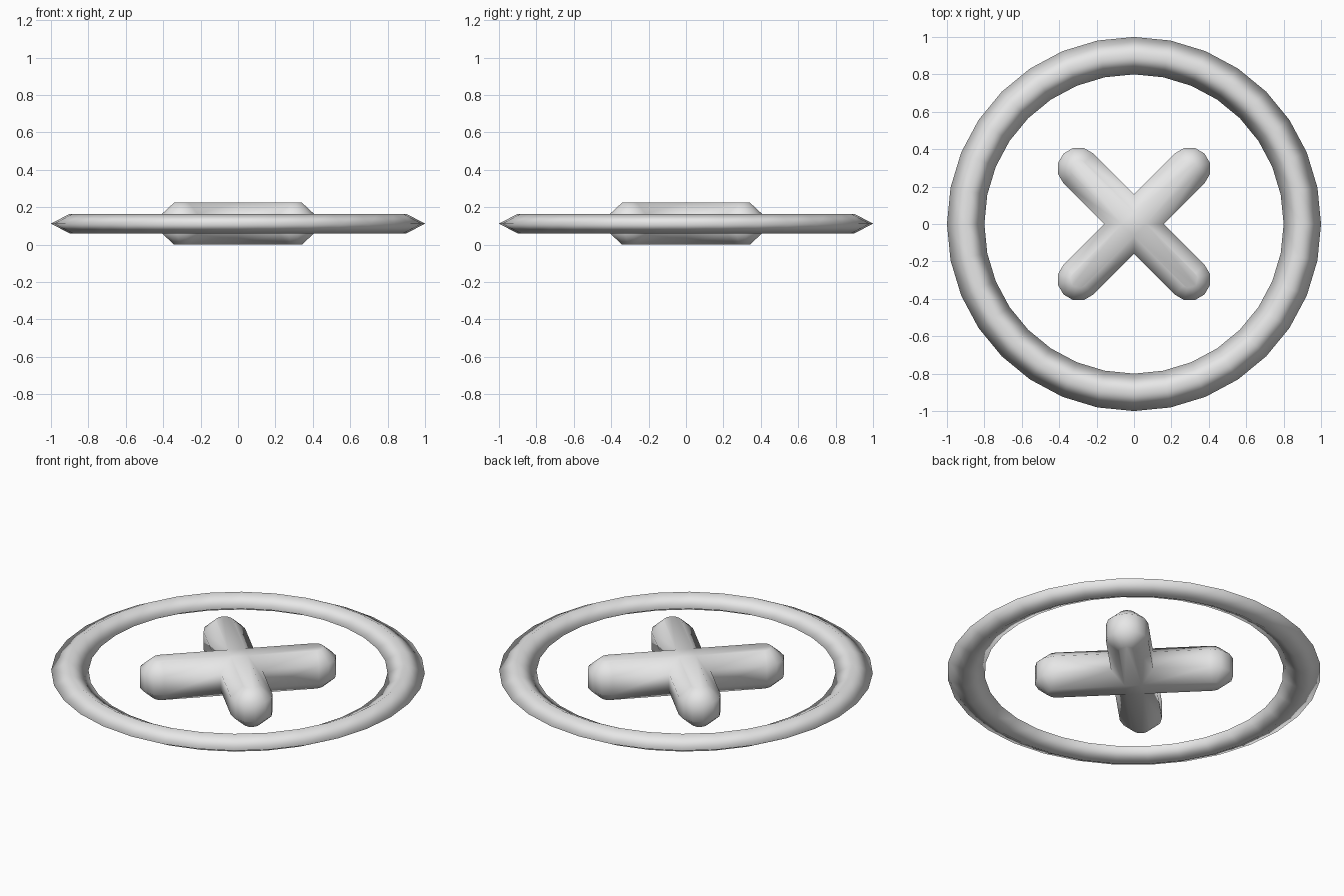
import bpy, bmesh
from math import sin, cos, pi, sqrt, radians

if "Cube" in bpy.data.objects:
    bpy.data.objects.remove(bpy.data.objects["Cube"])

MID = 0.1125  # height of the middle plane

grey = bpy.data.materials.new("light_grey")
grey.use_nodes = True
grey.diffuse_color = (0.8, 0.8, 0.8, 1)
grey.node_tree.nodes["Principled BSDF"].inputs["Base Color"].default_value = (0.8, 0.8, 0.8, 1)


def loft(name, loops, closed):
    """Skin a list of point loops; either close the skin on itself or cap both ends."""
    bm = bmesh.new()
    rows = [[bm.verts.new(p) for p in loop] for loop in loops]
    pairs = list(zip(rows, rows[1:]))
    if closed:
        pairs.append((rows[-1], rows[0]))
    else:
        bm.faces.new(rows[0])
        bm.faces.new(rows[-1])
    for a, b in pairs:
        for i in range(len(a)):
            j = (i + 1) % len(a)
            bm.faces.new((a[i], a[j], b[j], b[i]))
    bmesh.ops.recalc_face_normals(bm, faces=bm.faces)
    for f in bm.faces:
        f.smooth = True
    mesh = bpy.data.meshes.new(name)
    bm.to_mesh(mesh)
    bm.free()
    mesh.materials.append(grey)
    obj = bpy.data.objects.new(name, mesh)
    bpy.context.collection.objects.link(obj)
    return obj


def circle(radius, z, sides=32):
    return [(radius * cos(2 * pi * i / sides), radius * sin(2 * pi * i / sides), z)
            for i in range(sides)]


def cross(radius, z, reach=0.42):
    """Outline of four round-ended arms on the diagonals."""
    points = []
    for arm in range(4):
        a = pi / 4 + arm * pi / 2
        for step in range(-3, 4):
            t = a + radians(30 * step)
            points.append((reach * cos(a) + radius * cos(t),
                           reach * sin(a) + radius * sin(t), z))
        # inner corner between this arm and the next
        corner = a + pi / 4
        points.append((radius * sqrt(2) * cos(corner), radius * sqrt(2) * sin(corner), z))
    return points


# Outer ring with a flattened diamond section
loft("outer_ring", [circle(1.0, MID), circle(0.9, MID + 0.0525),
                    circle(0.8, MID), circle(0.9, MID - 0.0525)], closed=True)

# Centre cross with chamfered upper and lower edges
section = [(0.046, -MID), (0.113, -0.0525), (0.113, 0.0525), (0.046, MID)]
loft("centre_cross", [cross(r, MID + z) for r, z in section], closed=False)
